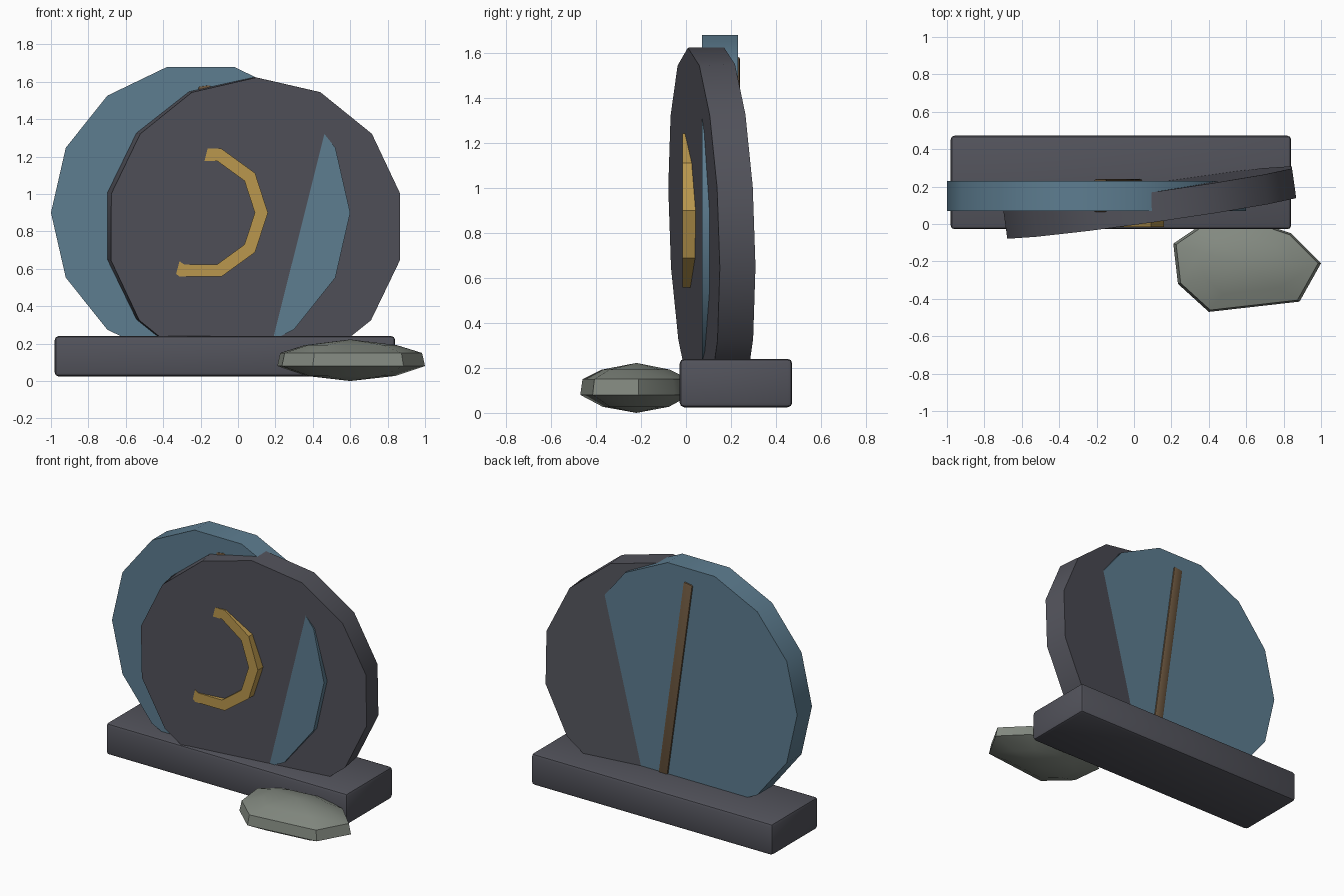
import bpy, bmesh
from math import sin, cos, pi, radians
from mathutils import Matrix

if "Cube" in bpy.data.objects:
    bpy.data.objects.remove(bpy.data.objects["Cube"])


def material(name, rgb):
    m = bpy.data.materials.new(name)
    m.diffuse_color = (*rgb, 1)
    m.use_nodes = True
    m.node_tree.nodes["Principled BSDF"].inputs["Base Color"].default_value = m.diffuse_color
    return m


SLATE = material("slate_grey", (0.085, 0.086, 0.105))
BLUE = material("steel_blue", (0.11, 0.205, 0.28))
GOLD = material("old_gold", (0.49, 0.31, 0.075))
BROWN = material("wood_brown", (0.15, 0.095, 0.05))
STONE = material("stone_grey", (0.23, 0.255, 0.22))


def finish(name, bm, mat, loc=(0, 0, 0), rot=(0, 0, 0)):
    bmesh.ops.recalc_face_normals(bm, faces=bm.faces)
    me = bpy.data.meshes.new(name)
    bm.to_mesh(me)
    bm.free()
    me.materials.append(mat)
    ob = bpy.data.objects.new(name, me)
    bpy.context.collection.objects.link(ob)
    ob.location = loc
    ob.rotation_euler = [radians(a) for a in rot]
    bpy.ops.object.select_all(action='DESELECT')
    ob.select_set(True)
    bpy.context.view_layer.objects.active = ob
    bpy.ops.object.shade_smooth_by_angle(angle=radians(30))
    return ob


def box(name, size, mat, loc, rot=(0, 0, 0), bevel=0.02, segments=2):
    bm = bmesh.new()
    bmesh.ops.create_cube(bm, size=1, matrix=Matrix.Diagonal((*size, 1)))
    bmesh.ops.bevel(bm, geom=bm.edges[:], offset=bevel, segments=segments,
                    profile=0.5, affect='EDGES')
    return finish(name, bm, mat, loc, rot)


def circle(bm, n, r, y, phase=0):
    return [bm.verts.new((r * cos(2 * pi * i / n + phase), y,
                          r * sin(2 * pi * i / n + phase))) for i in range(n)]


def bridge(bm, a, b):
    n = len(a)
    for i in range(n):
        j = (i + 1) % n
        bm.faces.new((a[i], a[j], b[j], b[i]))


def disc(name, mat, loc, rot, phase):
    bm = bmesh.new()
    front = circle(bm, 14, 0.8, -0.08, phase)
    back = circle(bm, 14, 0.8, 0.08, phase)
    bridge(bm, front, back)
    bm.faces.new(front)
    bm.faces.new(back)
    return finish(name, bm, mat, loc, rot)


# Plinth and the two crossing wheels
box("base", (1.82, 0.5, 0.215), SLATE, (-0.07, 0.222, 0.1325))
disc("blue_disc", BLUE, (-0.2, 0.15, 0.9), (0, 0, 0), 0)
disc("leaning_disc", SLATE, (0.083, 0.115, 0.826), (2, 0, 8), pi / 2)

# Ring half sunk in the leaning disc
bm = bmesh.new()
loops = [circle(bm, 10, r, y) for r, y in
         ((0.36, -0.015), (0.36, 0.06), (0.29, 0.06), (0.29, -0.015))]
for k in range(4):
    bridge(bm, loops[k], loops[(k + 1) % 4])
finish("ring", bm, GOLD, (-0.2, 0, 0.9))

# Slanted bar running through the blue disc
box("bar", (0.07, 0.176, 1.44), BROWN, (-0.08, 0.152, 0.867),
    (0, -8, 0), bevel=0.012)

# Stone: stacked scaled outlines closed to a point above and below
OUTLINE = [(0.40, 0.01), (0.285, -0.195), (-0.20, -0.25), (-0.365, -0.10),
           (-0.39, 0.115), (-0.25, 0.21), (0.03, 0.24), (0.24, 0.17)]
bm = bmesh.new()
rings = [[bm.verts.new((x * s, y * s, z)) for x, y in OUTLINE]
         for z, s in ((0.027, 0.6), (0.08, 1.0), (0.15, 0.96), (0.192, 0.62))]
for a, b in zip(rings, rings[1:]):
    bridge(bm, a, b)
for ring, z in ((rings[0], 0.0), (rings[-1], 0.222)):
    tip = bm.verts.new((0, 0, z))
    for i in range(8):
        bm.faces.new((ring[i], ring[(i + 1) % 8], tip))
finish("stone", bm, STONE, (0.6, -0.22, 0))
